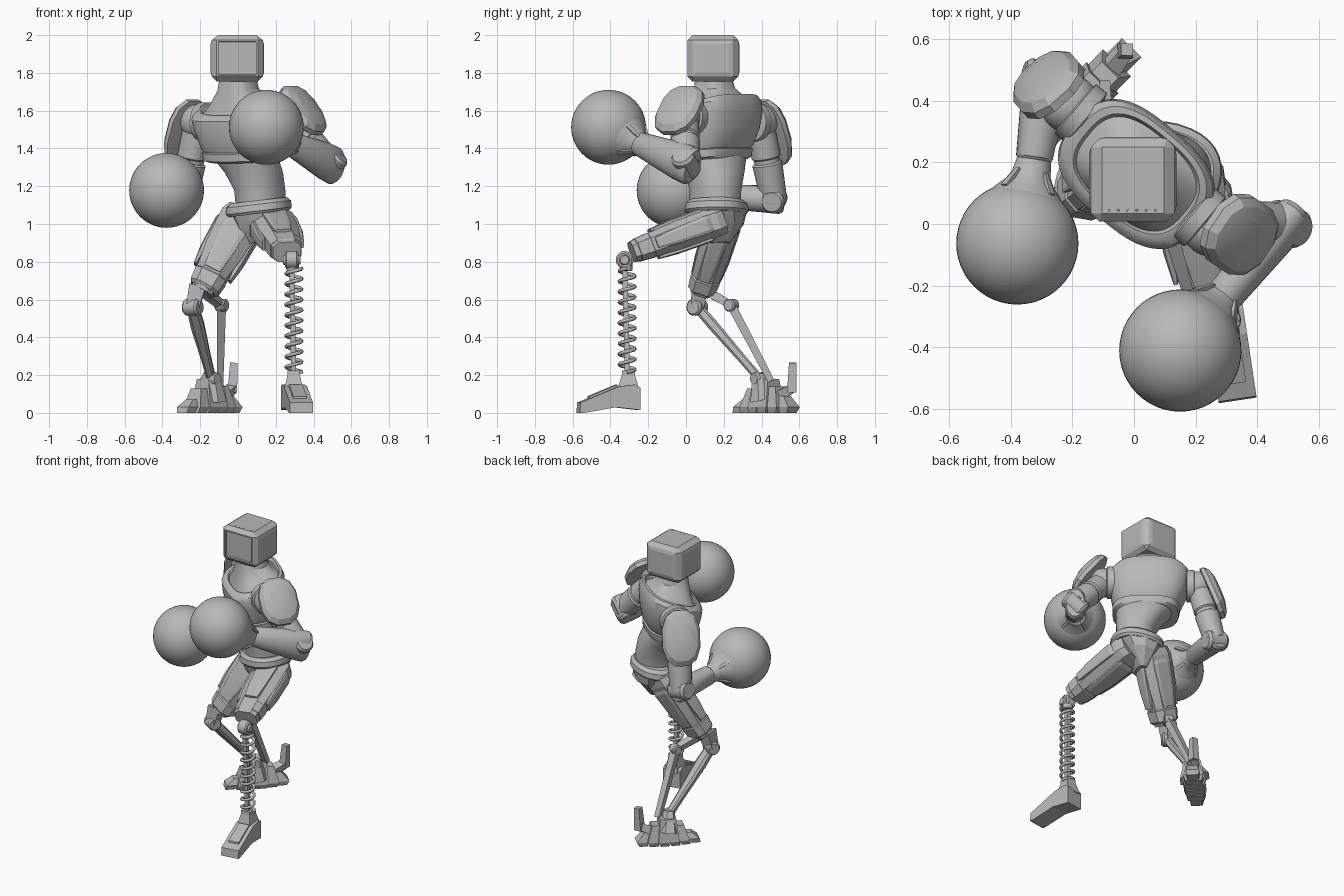
import bpy, bmesh
from math import sin, cos, pi, radians, copysign
from mathutils import Vector, Matrix

cube = bpy.data.objects.get("Cube")
if cube:
    bpy.data.objects.remove(cube, do_unlink=True)

grey = bpy.data.materials.new("plain grey")
grey.use_nodes = True
tone = (0.48, 0.48, 0.48, 1)
grey.diffuse_color = tone
grey.node_tree.nodes["Principled BSDF"].inputs["Base Color"].default_value = tone
Z = Vector((0, 0, 1))
X = Vector((1, 0, 0))


def finish(obj, angle=30):
    obj.data.materials.append(grey)
    bpy.context.collection.objects.link(obj)
    bpy.ops.object.select_all(action='DESELECT')
    obj.select_set(True)
    bpy.context.view_layer.objects.active = obj
    if obj.type == 'MESH':
        bpy.ops.object.shade_smooth_by_angle(angle=radians(angle))
    return obj


def from_bmesh(name, bm, angle=30):
    bmesh.ops.recalc_face_normals(bm, faces=bm.faces)
    mesh = bpy.data.meshes.new(name)
    bm.to_mesh(mesh)
    bm.free()
    return finish(bpy.data.objects.new(name, mesh), angle)


def loft(name, rings, n=32, power=2.0, angle=30):
    """Skin of superellipse rings, each (centre, half axis, half axis)."""
    bm = bmesh.new()
    loops = []
    for c, u, v in rings:
        loop = []
        for i in range(n):
            a = 2 * pi * (i + 0.5) / n
            k = [copysign(abs(f) ** (2 / power), f) for f in (cos(a), sin(a))]
            loop.append(bm.verts.new(Vector(c) + u * k[0] + v * k[1]))
        loops.append(loop)
    for lo, hi in zip(loops, loops[1:]):
        for i in range(n):
            j = (i + 1) % n
            bm.faces.new((lo[i], lo[j], hi[j], hi[i]))
    bm.faces.new(loops[0])
    bm.faces.new(loops[-1])
    return from_bmesh(name, bm, angle)


def limb(name, a, b, stations, ref=Z, n=24, power=2.0, angle=30, shift=(0, 0)):
    """Loft along a line; stations are (fraction, half width, half depth)."""
    a, b = Vector(a), Vector(b)
    axis = (b - a).normalized()
    u = Vector(ref).cross(axis).normalized()
    v = axis.cross(u)
    base = a + u * shift[0] + v * shift[1]
    return loft(name, [(base + (b - a) * t, u * w, v * d) for t, w, d in stations],
                n, power, angle)


def bar(name, a, b, w1, w2, ref=X):
    return limb(name, a, b, [(0, w1, w1), (1, w2, w2)], ref, 4, 30)


def pin(name, c, axis, r, half):
    c, h = Vector(c), Vector(axis).normalized() * half
    return limb(name, c - h, c + h, [(0, r * .8, r * .8), (.12, r, r), (.88, r, r),
                                     (1, r * .8, r * .8)], (0.1, 0.2, 0.9))


def ball(name, c, r):
    bm = bmesh.new()
    bmesh.ops.create_uvsphere(bm, u_segments=48, v_segments=24, radius=r,
                              matrix=Matrix.Translation(c))
    return from_bmesh(name, bm)


# Torso, twisted toward the right
yaw = radians(-40)
side = Vector((cos(yaw), sin(yaw), 0))
ahead = Vector((sin(yaw), -cos(yaw), 0))


def body(name, rows, power):
    loft(name, [((x, y, z), side * w, ahead * d + Z * tilt * d)
                for x, y, z, w, d, tilt in rows], 48, power)


body("abdomen", [(.12, .155, 1.08, .12, .135, 0), (.115, .155, 1.18, .125, .14, 0),
                 (.085, .155, 1.27, .15, .148, 0), (.035, .15, 1.36, .185, .15, 0)], 2.2)
body("chest", [(.035, .15, 1.335, .18, .145, -.1), (.025, .145, 1.345, .21, .16, -.1),
               (.022, .147, 1.385, .217, .164, -.1), (.022, .147, 1.39, .205, .153, -.1),
               (.02, .15, 1.41, .217, .164, -.1), (.01, .158, 1.5, .245, .182, -.05),
               (.008, .162, 1.57, .262, .186, -.15), (.008, .164, 1.61, .258, .178, -.3),
               (.008, .164, 1.63, .235, .165, -.36), (.008, .162, 1.632, .21, .15, -.38),
               (.008, .162, 1.615, .2, .142, -.38), (.004, .16, 1.655, .15, .12, -.25),
               (0, .15, 1.71, .1, .1, -.1), (0, .145, 1.79, .085, .085, 0)], 2.8)

# Head: bevelled box, recessed screen in front, raised panels elsewhere
bm = bmesh.new()
bmesh.ops.create_cube(bm, size=1, matrix=Matrix.LocRotScale(
    (-.004, .142, 1.877), None, (.27, .268, .246)))
bmesh.ops.bevel(bm, geom=list(bm.edges), offset=.026, segments=1, affect='EDGES')
panels = [f for f in bm.faces if f.calc_area() > .03 and abs(f.normal.z) < .5]
screen = [f for f in panels if f.normal.y < -.5]
raised = [f for f in panels if f not in screen]
bmesh.ops.inset_individual(bm, faces=screen, thickness=.012, depth=0)
bmesh.ops.inset_individual(bm, faces=screen, thickness=.003, depth=-.012)
bmesh.ops.inset_individual(bm, faces=raised, thickness=.03, depth=.006)
for v in bm.verts:
    if v.co.z > 1.99:
        v.co.x *= .92
from_bmesh("head", bm, 15)
for i in range(6):
    pin("head_rivet", (-.081 + .03 * i, .045, 1.998), Z, .004, .003)

# Pelvis
hip_u = Vector((.94, -.34, .11))
hip_v = Vector((-.34, -.94, -.04))
loft("hip_belt", [((.11, .162, z), hip_u * w, hip_v * w * .96)
                  for z, w in ((1.055, .16), (1.07, .172), (1.105, .168), (1.125, .146))], 32, 2.3)
loft("pelvis", [((.115, .165, 1.08), hip_u * .16, hip_v * .155),
                ((.11, .17, 1.0), hip_u * .11, hip_v * .14),
                ((.09, .17, .9), hip_u * .03, hip_v * .07)], 10, 2.5, 20)

# Arms: shoulder, elbow, wrist, glove, pad centre, pad normal, pad and forearm half sizes
arms = (("left", (.25, -.01, 1.57), (.49, .0, 1.318), (.27, -.26, 1.43), (.15, -.41, 1.512),
         (.35, -.04, 1.61), (.62, -.42, .62), (.13, .16), (.068, .104)),
        ("right", (-.21, .39, 1.54), (-.285, .465, 1.13), (-.325, .2, 1.145), (-.378, -.063, 1.178),
         (-.285, .46, 1.49), (-.6, .68, .35), (.125, .185), (.075, .075)))
for s, shoulder, elbow, wrist, glove, pad, normal, (pw, ph), (fw, fd) in arms:
    sh, el, wr, gl, pc = map(Vector, (shoulder, elbow, wrist, glove, pad))
    nrm = Vector(normal).normalized()
    ball(s + "_shoulder_joint", sh, .095)
    pin(s + "_shoulder_ring", sh - side * .05 * copysign(1, sh.x), side, .105, .03)
    limb(s + "_upper_arm", sh, el, [(0, .075, .075), (.45, .078, .078), (.47, .068, .068),
                                    (.52, .068, .068), (.54, .08, .08), (1, .07, .07)], (.1, .9, .2))
    pin(s + "_elbow_hinge", el, (el - sh).cross(wr - el), .064, .074)
    start = el + (el - wr).normalized() * .05
    limb(s + "_forearm", start, wr, [(0, fw * .85, fd * .85), (.05, fw, fd), (.25, fw, fd * .97),
                                     (.95, .06, .064), (1, .05, .05)], (.1, .2, .9))
    # Flared cuff with slim straps
    back = (wr - gl).normalized()
    gap = (wr - gl).length
    limb(s + "_glove_cuff", gl, wr, [(.15 / gap, .125, .125), (.18 / gap, .1, .1), (.2 / gap, .08, .08),
                                     (.23 / gap, .064, .064), (1.05, .055, .055)], (.2, .9, .3))
    u = back.orthogonal().normalized()
    for k in range(4):
        d = Matrix.Rotation(k * pi / 2, 3, back) @ u
        bar(s + "_cuff_strap", gl + back * .165 + d * .105, gl + back * .235 + d * .06, .012, .008, d)
    ball(s + "_glove", gl, .198)
    # Faceted shoulder plate
    across = Z.cross(nrm).normalized()
    down = nrm.cross(across)
    loft(s + "_shoulder_plate",
         [(pc + nrm * h + down * k, across * pw * w, down * ph * w)
          for h, w, k in ((-.03, .85, 0), (-.028, 1, 0), (0, 1, 0), (.025, .84, .005),
                          (.042, .5, .01))], 12, 2.5, 20)

# Thighs: faceted shells with raised plates
thighs = (("left", (.17, .19, 1.025), (.26, -.285, .852),
           [(0, .08, .1), (.08, .086, .12), (.5, .08, .112), (.9, .066, .088), (1, .058, .08)]),
          ("right", (.045, .22, 1.06), (-.192, .08, .64),
           [(0, .08, .105), (.1, .092, .125), (.5, .088, .112), (.82, .078, .086), (1, .058, .06)]))
for s, a, b, stations in thighs:
    limb(s + "_thigh", a, b, stations, X, 8, 3, 10)
    tip = stations[-2]
    limb(s + "_knee_guard", a, b, [(t, tip[1] * k, tip[2] * k) for t, k in
                                   ((.78, 1.0), (.8, 1.09), (.94, 1.0), (.97, .8))], X, 8, 3, 10)
    for k in (-1, 1):
        limb(s + "_thigh_side_plate", a, b, [(.15, .045, .012), (.2, .05, .025), (.55, .042, .022),
                                             (.76, .03, .008)], X, 8, 4, 10, (0, k * .104))
        limb(s + "_thigh_plate", a, b, [(.15, .012, .06), (.2, .02, .07), (.55, .018, .06),
                                        (.76, .008, .045)], X, 8, 4, 10, (k * .076, 0))

# Left lower leg: spring on a rod
knee = Vector((.284, -.325, .81))
pin("left_knee_joint", knee, X, .047, .035)
pin("left_knee_cap", knee, X, .028, .046)
bar("spring_rod", knee, (.295, -.31, .2), .014, .014, Vector((0, 1, 0)))
curve = bpy.data.curves.new("spring", 'CURVE')
curve.dimensions = '3D'
curve.bevel_depth = .01
curve.bevel_resolution = 1
turns, steps = 10, 18
path = curve.splines.new('POLY')
path.points.add(turns * steps)
for i, p in enumerate(path.points):
    a = 2 * pi * i / steps
    p.co = (.296 + .041 * cos(a), -.312 + .041 * sin(a), .215 + .55 * i / (turns * steps), 1)
finish(bpy.data.objects.new("spring", curve))
pin("spring_top_collar", (.29, -.318, .77), Z, .034, .02)


def side_profile(name, points, half, pivot, turn):
    bm = bmesh.new()
    face = bm.faces.new([bm.verts.new((-half, y, z)) for y, z in points])
    out = bmesh.ops.extrude_face_region(bm, geom=[face])
    bmesh.ops.translate(bm, vec=(2 * half, 0, 0),
                        verts=[g for g in out["geom"] if isinstance(g, bmesh.types.BMVert)])
    bmesh.ops.transform(bm, verts=bm.verts, matrix=Matrix.Translation(pivot)
                        @ Matrix.Rotation(turn, 4, 'Z'))
    return from_bmesh(name, bm, 10)


# Left foot
heel, turn = (.288, -.25, 0), radians(8.5)
side_profile("left_foot", [(0, .015), (0, .135), (-.03, .15), (-.115, .14), (-.32, .055),
                           (-.325, 0), (-.3, 0), (-.13, .03)], .062, heel, turn)
side_profile("left_foot_plate", [(-.12, .13), (-.12, .15), (-.27, .088), (-.27, .07)],
             .036, heel, turn)
loft("left_ankle", [((.295, -.305, z), X * w, Vector((0, d, 0)))
                    for z, w, d in ((.12, .052, .06), (.2, .034, .036), (.225, .034, .034))], 4, 30, 10)

# Right lower leg: two struts and a link
front_joint, rear_joint = Vector((-.24, .06, .56)), Vector((-.087, .24, .57))
ankle = Vector((-.14, .39, .18))
pin("right_knee_joint", front_joint, (.8, -.5, 0), .046, .045)
pin("right_rear_joint", rear_joint, (.8, -.5, 0), .034, .03)
bar("right_knee_fork", (-.215, .075, .67), front_joint, .045, .035)
bar("right_knee_link", (-.2, .08, .66), rear_joint, .026, .02)
limb("right_shin", front_joint, ankle, [(0, .028, .032), (.25, .03, .038), (.7, .024, .028),
                                        (1, .024, .024)], X, 8, 3)
bar("right_calf_strut", rear_joint, (-.095, .45, .17), .024, .018)
pin("right_ankle_joint", ankle, (.7, -.7, 0), .035, .045)

# Right foot: row of wedge segments and a heel claw
toe = Vector((-.7, -.72, 0)).normalized()
wide = Vector((toe.y, -toe.x, 0))
mid = Vector((-.15, .425, 0))
for i, h in enumerate((.09, .14, .18, .18, .13, .07)):
    s = -.17 + .068 * i
    w = .075 * (1 - (s / .27) ** 2)
    c = mid + toe * s
    loft("right_foot_segment", [(c + toe * .012, wide * w * .85, toe * .03),
                                (c + Z * .03, wide * w, toe * .035),
                                (c - toe * s * .25 + Z * h, wide * w * .6, toe * .028)], 4, 30, 10)
limb("right_instep", mid + Z * .08, ankle + Z * .03, [(0, .06, .1), (1, .035, .04)], wide, 8, 3, 10)
bar("heel_claw_base", mid - toe * .1 + Z * .09, (-.03, .56, .13), .03, .024)
bar("heel_claw", (-.03, .56, .11), (-.022, .565, .265), .026, .02)
